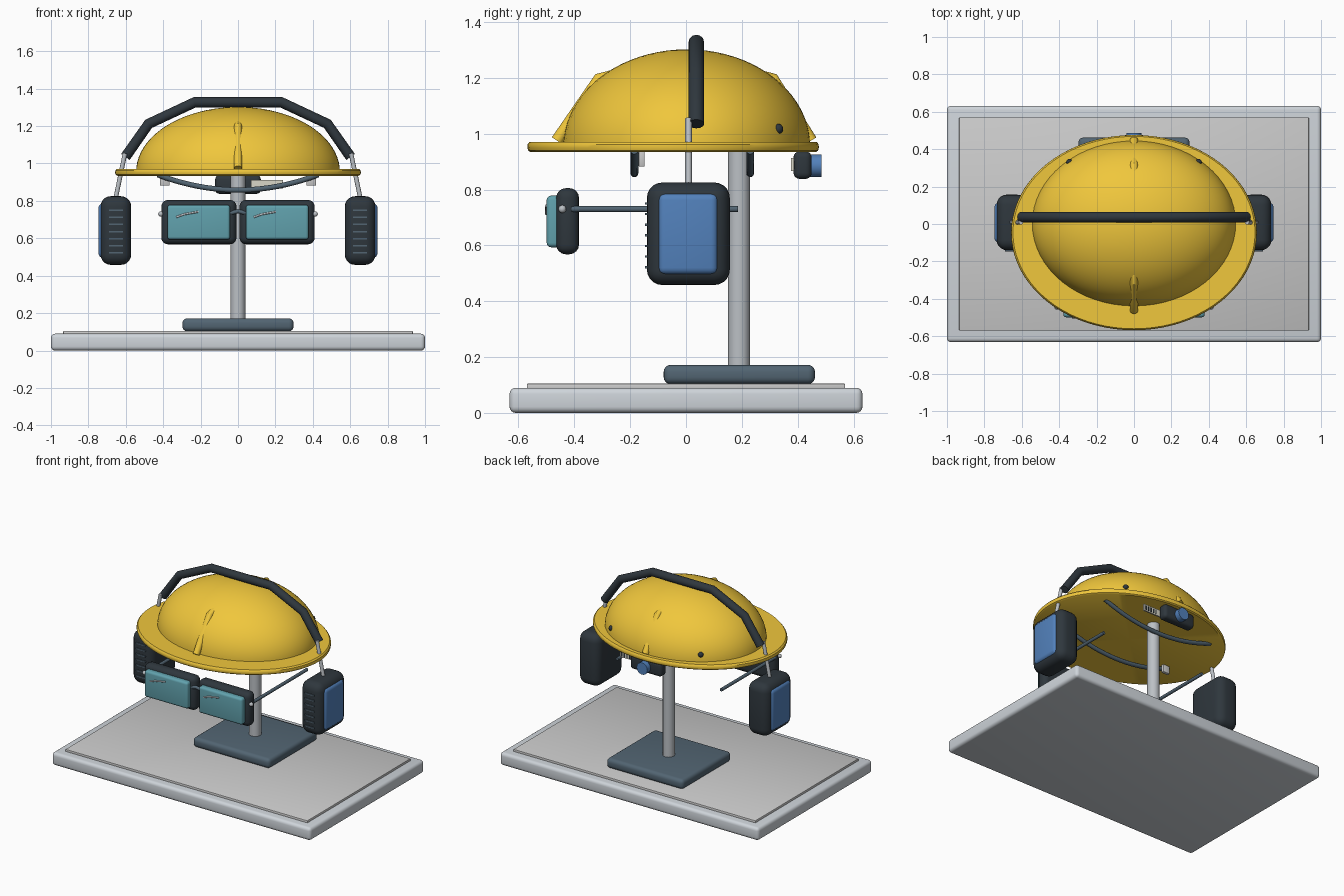
import bpy, bmesh, math
from mathutils import Vector, Matrix

if "Cube" in bpy.data.objects:
    bpy.data.objects.remove(bpy.data.objects["Cube"])


def material(name, rgb):
    m = bpy.data.materials.new(name)
    m.diffuse_color = (*rgb, 1)
    m.use_nodes = True
    m.node_tree.nodes["Principled BSDF"].inputs["Base Color"].default_value = m.diffuse_color
    return m


YELLOW = material("yellow_shell", (0.87, 0.57, 0.045))
DARK = material("dark_rubber", (0.028, 0.038, 0.047))
BLUE = material("blue_plastic", (0.085, 0.22, 0.5))
TEAL = material("teal_lens", (0.12, 0.36, 0.42))
SLATE = material("slate", (0.085, 0.13, 0.17))
STEEL = material("steel", (0.5, 0.53, 0.56))
LIGHT = material("light_grey", (0.62, 0.66, 0.7))
PLATE = material("plate_grey", (0.62, 0.64, 0.65))
CREAM = material("cream", (0.7, 0.68, 0.58))


def finish(ob, mat):
    ob.data.materials.clear()
    ob.data.materials.append(mat)
    bpy.ops.object.select_all(action='DESELECT')
    ob.select_set(True)
    bpy.context.view_layer.objects.active = ob
    bpy.ops.object.shade_smooth_by_angle(angle=math.radians(35))
    return ob


def from_bmesh(name, bm, mat):
    bmesh.ops.recalc_face_normals(bm, faces=bm.faces)
    me = bpy.data.meshes.new(name)
    bm.to_mesh(me)
    bm.free()
    ob = bpy.data.objects.new(name, me)
    bpy.context.collection.objects.link(ob)
    return finish(ob, mat)


def box(name, x, y, z, mat, bevel=0.0, segs=4):
    """Rounded box from its x, y, z ranges."""
    bm = bmesh.new()
    bmesh.ops.create_cube(bm, size=1)
    for v in bm.verts:
        v.co = [(min(r) + max(r)) / 2 + c * abs(r[1] - r[0]) for r, c in zip((x, y, z), v.co)]
    if bevel:
        bmesh.ops.bevel(bm, geom=bm.edges[:], offset=bevel, segments=segs, profile=0.5,
                        affect='EDGES', clamp_overlap=True)
    return from_bmesh(name, bm, mat)


def tube(name, pts, r, mat):
    """Round tube along a list of points."""
    cu = bpy.data.curves.new(name, 'CURVE')
    cu.dimensions = '3D'
    cu.bevel_depth = r
    cu.bevel_resolution = 4
    cu.use_fill_caps = True
    sp = cu.splines.new('POLY')
    sp.points.add(len(pts) - 1)
    for p, co in zip(sp.points, pts):
        p.co = (*co, 1)
    ob = bpy.data.objects.new(name, cu)
    bpy.context.collection.objects.link(ob)
    bpy.ops.object.select_all(action='DESELECT')
    ob.select_set(True)
    bpy.context.view_layer.objects.active = ob
    bpy.ops.object.convert(target='MESH')
    return finish(bpy.context.view_layer.objects.active, mat)


def lathe(name, profile, mat, centre, sx, sy, n=64):
    """Elliptical turned shape; profile of (radius factor, z)."""
    bm = bmesh.new()
    rings = []
    for r, z in profile:
        if r == 0:
            rings.append([bm.verts.new((*centre, z))])
        else:
            rings.append([bm.verts.new((centre[0] + sx * r * math.cos(2 * math.pi * i / n),
                                        centre[1] + sy * r * math.sin(2 * math.pi * i / n), z))
                          for i in range(n)])
    for a, b in zip(rings, rings[1:]):
        for i in range(n):
            j = (i + 1) % n
            q = [a[i % len(a)], a[j % len(a)], b[j % len(b)], b[i % len(b)]]
            bm.faces.new(list(dict.fromkeys(q)))
    return from_bmesh(name, bm, mat)


def ball(name, co, r, mat):
    bm = bmesh.new()
    bmesh.ops.create_uvsphere(bm, u_segments=16, v_segments=10, radius=r,
                              matrix=Matrix.Translation(co))
    return from_bmesh(name, bm, mat)


# Display stand
box("base_slab", (-1, 1), (-0.632, 0.632), (0, 0.09), LIGHT, 0.022)
box("base_inset", (-0.935, 0.935), (-0.57, 0.57), (0.08, 0.105), PLATE, 0.004, 2)
box("stand_foot", (-0.297, 0.297), (-0.08, 0.462), (0.103, 0.172), SLATE, 0.025)
tube("stand_pole", [(0, 0.19, 0.16), (0, 0.19, 0.95)], 0.04, STEEL)

# Helmet shell and brim
dome = [(math.cos(k * math.pi / 40), 0.955 + 0.347 * math.sin(k * math.pi / 40)) for k in range(20)]
lathe("helmet_dome", [(0, 0.955)] + dome + [(0, 1.302)], YELLOW, (0, 0.003), 0.545, 0.442)
lathe("helmet_brim", [(0, 0.934), (0.98, 0.934), (0.995, 0.94), (1, 0.95), (0.998, 0.962),
                      (0.985, 0.971), (0, 0.971)], YELLOW, (0, -0.046), 0.657, 0.522, 80)

# Crest ridge mostly sunk in the dome
tube("crest_ridge", [(0, -0.462, 0.975), (0, -0.312, 1.195), (0, 0, 1.275),
                     (0, 0.312, 1.195), (0, 0.448, 0.975)], 0.022, YELLOW)
for s in (-1, 1):
    ball("rear_vent", (s * 0.345, 0.33, 1.017), 0.018, DARK)

# Suspension straps and side tabs under the brim
for y in (-0.185, 0.23):
    pts = [(0.43 * t / 10, y, 0.858 + 0.082 * (t / 10) ** 2) for t in range(-10, 11)]
    tube("suspension_strap", pts, 0.014, SLATE)
for s in (-1, 1):
    box("strap_tab", (s * 0.365, s * 0.417), (-0.17, -0.148), (0.882, 0.94), PLATE, 0.004, 2)

# Rear size adjuster
box("adjuster_housing", (-0.122, 0.122), (0.385, 0.45), (0.838, 0.937), DARK, 0.022)
bm = bmesh.new()
bmesh.ops.create_cone(bm, cap_ends=True, segments=32, radius1=0.041, radius2=0.041, depth=0.05,
                      matrix=Matrix.Translation((0, 0.461, 0.885)) @ Matrix.Rotation(math.pi / 2, 4, 'X'))
from_bmesh("adjuster_knob", bm, BLUE)
box("adjuster_strip", (0.07, 0.24), (0.376, 0.386), (0.866, 0.912), CREAM)
for i in range(5):
    x = 0.14 + i * 0.02
    box("strip_slot", (x, x + 0.009), (0.384, 0.389), (0.873, 0.902), DARK)

# Ear defender headband
half = [(0.602, 1.035), (0.478, 1.212), (0.232, 1.327)]
path = [(-x, z) for x, z in half] + [(x, z) for x, z in half[::-1]]
tube("headband", [(x, 0.037, z) for x, z in path], 0.028, DARK)

for s in (-1, 1):
    # Ear cups with wire, outer panel and front ribs
    tube("headband_wire", [(s * 0.604, 0.009, 1.055), (s * 0.657, 0.009, 0.8)], 0.012, STEEL)
    box("ear_cup", (s * 0.571, s * 0.735), (-0.14, 0.157), (0.458, 0.825), DARK, 0.055, 5)
    box("ear_cup_panel", (s * 0.69, s * 0.746), (-0.1, 0.115), (0.495, 0.787), BLUE, 0.025)
    for i in range(7):
        z = 0.522 + i * 0.038
        box("ear_cup_rib", (s * 0.615, s * 0.69), (-0.146, -0.132), (z - 0.004, z + 0.004), SLATE)

    # Safety goggles
    box("goggle_frame", (s * 0.008, s * 0.41), (-0.465, -0.383), (0.568, 0.805), DARK, 0.035)
    box("goggle_lens", (s * 0.042, s * 0.378), (-0.499, -0.445), (0.593, 0.778), TEAL, 0.016)
    x0 = 0.085 if s > 0 else -0.33
    tube("lens_glint", [(x0, -0.5, 0.713), (x0 + 0.04, -0.5, 0.728), (x0 + 0.118, -0.5, 0.742)],
         0.005, LIGHT)
    ball("goggle_hinge", (s * 0.413, -0.443, 0.73), 0.014, STEEL)
    tube("goggle_temple", [(s * 0.402, -0.41, 0.73), (s * 0.402, 0.186, 0.73)], 0.011, SLATE)
tube("goggle_bridge", [(-0.04, -0.455, 0.735), (0, -0.46, 0.745), (0.04, -0.455, 0.735)], 0.011, SLATE)
